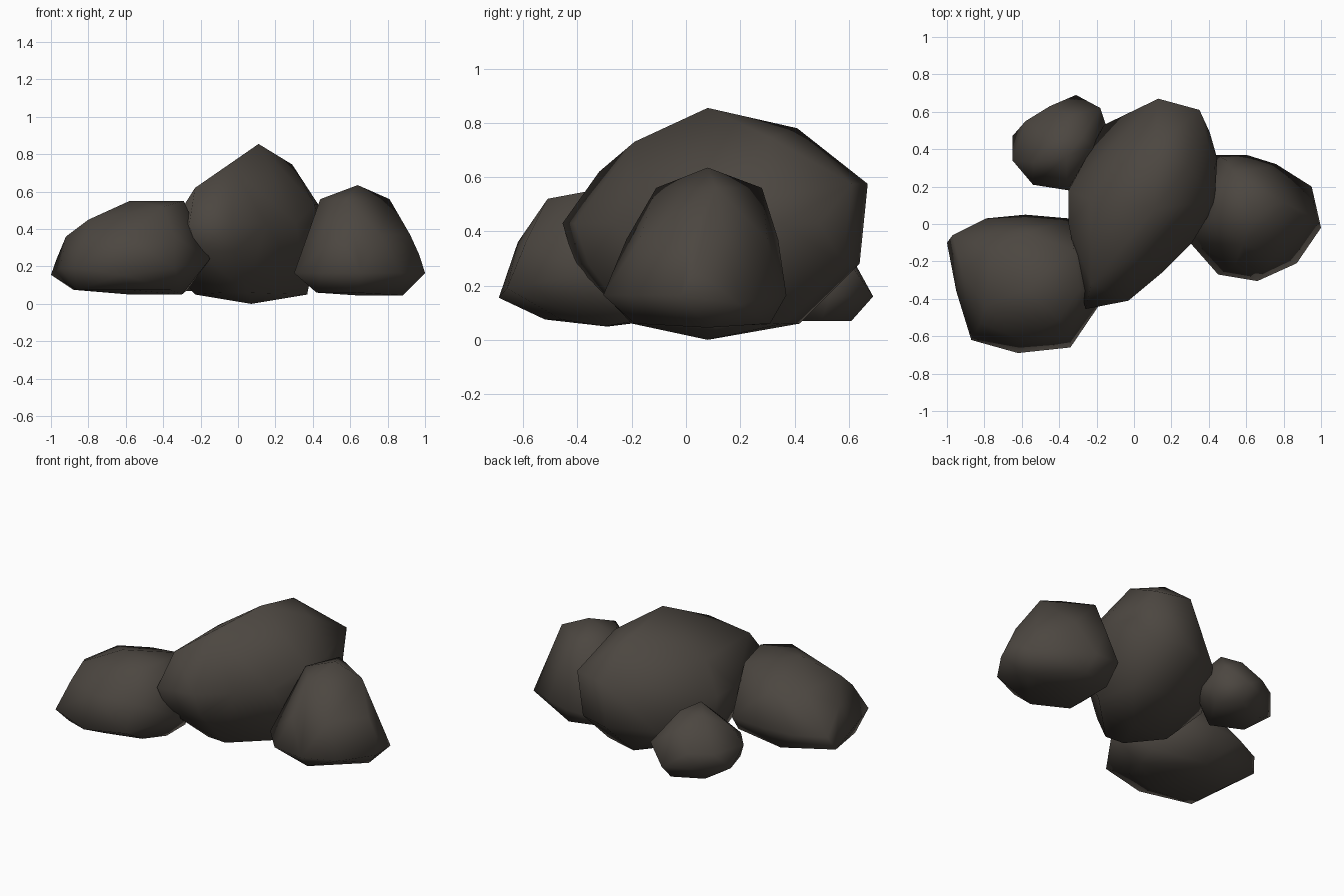
import bpy, bmesh

# One dark stone colour
stone = bpy.data.materials.new("dark_stone")
stone.diffuse_color = (0.072, 0.062, 0.052, 1.0)


def rock(name, levels):
    """Boulder: convex skin around outlines (x, y) given per height."""
    bm = bmesh.new()
    for z, outline in levels:
        for x, y in outline:
            bm.verts.new((x, y, z))
    hull = bmesh.ops.convex_hull(bm, input=bm.verts[:])
    inside = {v for v in hull["geom_interior"] if isinstance(v, bmesh.types.BMVert)}
    bmesh.ops.delete(bm, geom=list(inside), context='VERTS')
    bmesh.ops.recalc_face_normals(bm, faces=bm.faces[:])
    for f in bm.faces:
        f.smooth = True
    mesh = bpy.data.meshes.new(name)
    bm.to_mesh(mesh)
    bm.free()
    mesh.materials.append(stone)
    obj = bpy.data.objects.new(name, mesh)
    bpy.context.collection.objects.link(obj)


# Tall boulder in the middle
rock("centre_rock", [
    (0.855, [(0.11, 0.08)]),
    (0.78, [(0.11, 0.41)]),
    (0.745, [(0.29, 0.31)]),
    (0.73, [(-0.03, -0.19)]),
    (0.62, [(-0.23, 0.13), (-0.23, -0.32)]),
    (0.575, [(0.35, 0.61), (0.13, 0.67)]),
    (0.53, [(0.43, 0.30), (0.41, 0.12)]),
    (0.43, [(-0.26, -0.455), (-0.03, -0.41), (0.15, -0.26), (0.31, -0.10),
            (0.43, 0.10), (0.445, 0.35), (0.405, 0.49), (-0.35, 0.18), (-0.35, 0.0)]),
    (0.28, [(0.13, 0.64), (0.33, 0.58), (0.40, 0.10), (-0.22, -0.41),
            (-0.02, -0.36), (-0.16, 0.53)]),
    (0.18, [(-0.34, 0.21)]),
    (0.05, [(-0.23, 0.02), (0.37, 0.12)]),
    (0.06, [(-0.08, -0.19), (0.05, -0.20), (0.30, 0.36), (0.08, 0.42)]),
    (0.0, [(0.07, 0.08)]),
])

# Wide boulder at the front left
rock("left_rock", [
    (0.55, [(-0.58, -0.35), (-0.29, -0.35)]),
    (0.52, [(-0.40, -0.51), (-0.32, -0.14)]),
    (0.45, [(-0.80, -0.44), (-0.76, -0.14), (-0.58, -0.05)]),
    (0.36, [(-0.92, -0.25), (-0.82, -0.53), (-0.60, -0.62), (-0.34, -0.59)]),
    (0.24, [(-0.97, -0.06), (-0.79, 0.03), (-0.58, 0.05), (-0.35, 0.03), (-0.15, -0.38)]),
    (0.19, [(-0.95, -0.36), (-0.87, -0.62), (-0.34, -0.66)]),
    (0.155, [(-1.0, -0.10), (-0.62, -0.69)]),
    (0.075, [(-0.88, -0.24), (-0.86, -0.50), (-0.58, -0.52), (-0.36, -0.46),
             (-0.27, -0.15), (-0.62, -0.08)]),
    (0.05, [(-0.58, -0.28), (-0.30, -0.30)]),
])

# Pointed boulder on the right
rock("right_rock", [
    (0.635, [(0.64, 0.08)]),
    (0.56, [(0.81, 0.11), (0.44, 0.06), (0.58, -0.11), (0.53, 0.28)]),
    (0.37, [(0.92, 0.02), (0.54, -0.22), (0.76, -0.17), (0.70, 0.30), (0.50, 0.34)]),
    (0.26, [(0.97, 0.03)]),
    (0.165, [(0.30, -0.10), (0.45, -0.27), (0.66, -0.305), (0.87, -0.21), (1.0, -0.02),
             (0.76, 0.32), (0.60, 0.37), (0.43, 0.37), (0.32, 0.15)]),
    (0.13, [(0.95, 0.20)]),
    (0.06, [(0.42, -0.08), (0.63, -0.19), (0.62, 0.31), (0.42, 0.25)]),
    (0.045, [(0.88, 0.08), (0.64, 0.08)]),
])

# Small stone at the back left
rock("small_rock", [
    (0.47, [(-0.36, 0.36)]),
    (0.43, [(-0.44, 0.45), (-0.28, 0.46)]),
    (0.36, [(-0.54, 0.33), (-0.34, 0.58), (-0.36, 0.23), (-0.22, 0.42)]),
    (0.26, [(-0.65, 0.34), (-0.58, 0.55), (-0.45, 0.63), (-0.18, 0.62),
            (-0.20, 0.30), (-0.35, 0.18), (-0.54, 0.21)]),
    (0.16, [(-0.65, 0.47), (-0.31, 0.69), (-0.15, 0.53), (-0.60, 0.30), (-0.46, 0.62)]),
    (0.07, [(-0.53, 0.37), (-0.50, 0.52), (-0.32, 0.61), (-0.20, 0.50), (-0.34, 0.28)]),
])
